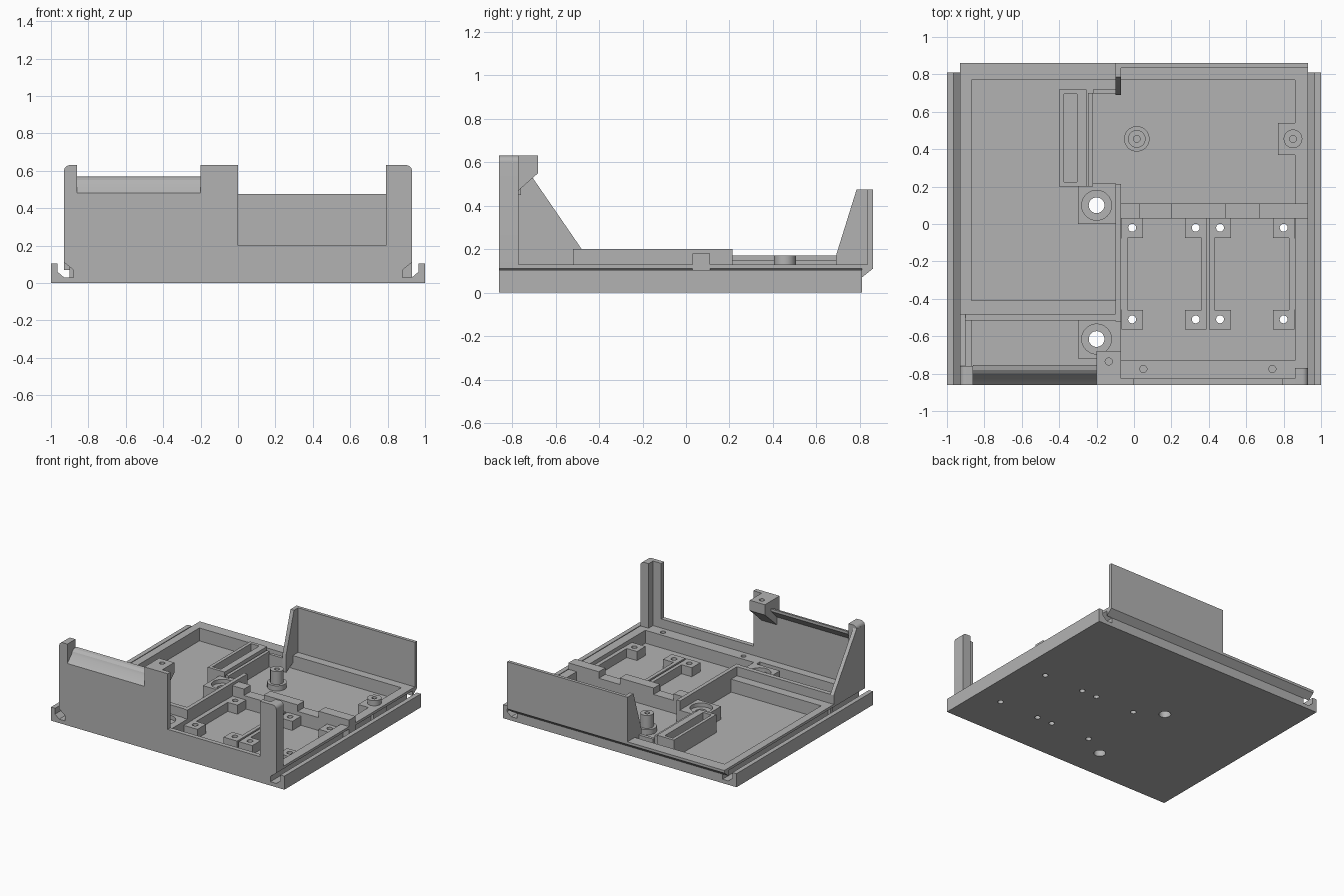
import bpy, bmesh, math
from mathutils import Vector

if "Cube" in bpy.data.objects:
    bpy.data.objects.remove(bpy.data.objects["Cube"])

grey = bpy.data.materials.new("plain grey")
grey.use_nodes = True
grey.diffuse_color = (0.45, 0.45, 0.45, 1)
grey.node_tree.nodes["Principled BSDF"].inputs["Base Color"].default_value = (0.45, 0.45, 0.45, 1)


def finish(name, bm):
    bmesh.ops.recalc_face_normals(bm, faces=bm.faces)
    mesh = bpy.data.meshes.new(name)
    bm.to_mesh(mesh)
    bm.free()
    mesh.materials.append(grey)
    ob = bpy.data.objects.new(name, mesh)
    bpy.context.scene.collection.objects.link(ob)
    return ob


def boxes(name, *spans):
    """Boxes given as x0, x1, y0, y1, z0, z1."""
    bm = bmesh.new()
    for x0, x1, y0, y1, z0, z1 in spans:
        vs = bmesh.ops.create_cube(bm, size=1)["verts"]
        for v in vs:
            v.co = Vector((x1 if v.co.x > 0 else x0, y1 if v.co.y > 0 else y0,
                           z1 if v.co.z > 0 else z0))
    return finish(name, bm)


def prism(name, points, axis, a, b):
    """Extrude a profile along x (points y,z) or y (points x,z)."""
    bm = bmesh.new()
    place = (lambda p: (a, p[0], p[1])) if axis == "x" else (lambda p: (p[0], a, p[1]))
    face = bm.faces.new([bm.verts.new(place(p)) for p in points])
    moved = bmesh.ops.extrude_face_region(bm, geom=[face])["geom"]
    step = Vector((b - a, 0, 0)) if axis == "x" else Vector((0, b - a, 0))
    bmesh.ops.translate(bm, vec=step, verts=[g for g in moved if isinstance(g, bmesh.types.BMVert)])
    return finish(name, bm)


def cylinders(name, *items):
    """Upright cylinders given as x, y, radius, z0, z1."""
    bm = bmesh.new()
    for x, y, r, z0, z1 in items:
        vs = bmesh.ops.create_cone(bm, cap_ends=True, segments=32, radius1=r, radius2=r,
                                   depth=z1 - z0)["verts"]
        bmesh.ops.translate(bm, vec=(x, y, (z0 + z1) / 2), verts=vs)
    return finish(name, bm)


def cut(ob, *cutters):
    bpy.context.view_layer.objects.active = ob
    for c in cutters:
        m = ob.modifiers.new("cut", "BOOLEAN")
        m.operation, m.solver, m.object = "DIFFERENCE", "EXACT", c
        bpy.ops.object.modifier_apply(modifier=m.name)


def corner(cx, cz, r, start):
    return [(cx + r * math.cos(math.radians(start + t)), cz + r * math.sin(math.radians(start + t)))
            for t in range(0, 91, 15)]


FLOOR, RIM, HIGH = 0.03, 0.13, 0.2

# Base slab with an undercut rail along each side
half = [(1, 0), (1, 0.105), (0.965, 0.105), (0.965, 0.06), (0.93, FLOOR),
        (0.88, FLOOR), (0.88, 0.07), (0.93, 0.11), (0.93, RIM)]
base = prism("base_tray", half + [(-x, z) for x, z in reversed(half)], "y", -0.86, 0.81)
rear_ledge = prism("rear_ledge", [(0.81, 0.07), (0.86, 0.11), (0.86, RIM), (0.81, RIM)],
                   "x", -0.93, 0.93)

# Pockets sunk into the slab
pockets = [boxes("pocket_cutter", s) for s in (
    (-0.87, -0.1, -0.41, 0.77, FLOOR, 0.3),
    (-0.07, 0.86, -0.73, 0.77, FLOOR, 0.3),
    (-0.11, -0.06, 0.215, 0.77, FLOOR, 0.3),
    (-0.87, -0.1, -0.76, -0.51, FLOOR, 0.3))]

# Through holes for the boards and main bolts
board_x = (-0.01, 0.33, 0.46, 0.8)
board_y = (-0.02, -0.51)
board_holes = cylinders("board_hole_cutter",
                        *[(x, y, 0.021, -0.1, 0.4) for x in board_x for y in board_y])
bolts = ((-0.2, 0.1), (-0.2, -0.615))
bolt_holes = cylinders("bolt_hole_cutter", *[(x, y, 0.042, -0.1, 0.4) for x, y in bolts])
bolt_recess = cylinders("bolt_recess_cutter", *[(x, y, 0.08, 0.1, 0.4) for x, y in bolts])
ledge_holes = cylinders("ledge_hole_cutter",
                        *[(x, -0.775, 0.019, 0.07, 0.4) for x in (0.05, 0.74)])
cut(base, *pockets, board_holes, bolt_holes, ledge_holes)

# Bolt bosses
boss = boxes("bolt_bosses", (-0.3, -0.1, 0, 0.2, FLOOR, RIM), (-0.3, -0.1, -0.72, -0.51, FLOOR, RIM))
cut(boss, bolt_recess, bolt_holes)

# Board mounting pads and rails
pads = boxes("board_pads", *[(x - 0.058, x + 0.058, y - 0.055, y + 0.05, FLOOR, 0.1)
                             for x in board_x for y in board_y])
cut(pads, board_holes)
boxes("board_rails", *[(x0, x1, -0.46, -0.075, FLOOR, 0.1) for x0, x1 in
                       ((-0.07, -0.035), (0.36, 0.388), (0.402, 0.43), (0.83, 0.86))])

# Stepped crossbar behind the boards
edges = (-0.07, 0.03, 0.2, 0.49, 0.67, 0.93)
boxes("crossbar", *[(a, b, 0.03, 0.11, FLOOR, 0.18 if i % 2 == 0 else RIM)
                    for i, (a, b) in enumerate(zip(edges, edges[1:]))])

# Raised dividers between the trays
boxes("long_divider", (-0.1, -0.07, -0.52, 0.215, FLOOR, HIGH))
boxes("cross_divider", (-0.9, -0.1, -0.515, -0.48, FLOOR, HIGH))

# Slotted holder and its side clip
holder = boxes("slotted_holder", (-0.4, -0.255, 0.2, 0.72, FLOOR, 0.17))
slot = boxes("slot_cutter", (-0.375, -0.305, 0.225, 0.695, 0.05, 0.3))
cut(holder, slot)
boxes("holder_clip", (-0.245, -0.22, 0.2, 0.7, FLOOR, 0.15),
      (-0.22, -0.1, 0.695, 0.72, FLOOR, RIM), (-0.22, -0.1, 0.2, 0.22, FLOOR, RIM))

# Standoffs
standoff_hole = cylinders("standoff_cutter", (0.015, 0.455, 0.018, 0.08, 0.4),
                          (0.85, 0.455, 0.018, 0.08, 0.4))
boxes("standoff_block", (0.77, 0.9, 0.37, 0.54, FLOOR, RIM - 0.001))
cylinders("tall_standoff_foot", (0.015, 0.455, 0.068, FLOOR, 0.07))
tall = cylinders("tall_standoff", (0.015, 0.455, 0.047, 0.07, 0.17))
short = cylinders("short_standoff", (0.85, 0.455, 0.05, RIM, 0.17))
for post in (tall, short):
    cut(post, standoff_hole)

# Front wall with its low opening, notch and rounded outer corners
wall = [(-0.93, RIM), (0.93, RIM)] + corner(0.9, 0.6, 0.03, 0)
wall += [(0.79, 0.63), (0.79, HIGH), (0, HIGH), (0, 0.63), (-0.2, 0.63), (-0.2, 0.48),
         (-0.86, 0.48), (-0.86, 0.63)] + corner(-0.9, 0.6, 0.03, 90)
prism("front_wall", wall, "y", -0.86, -0.825)

# Curved sill across the notch
prism("notch_sill", [(-0.86, 0.48), (-0.81, 0.53), (-0.8, 0.55), (-0.78, 0.565), (-0.755, 0.57),
                     (-0.755, 0.55), (-0.825, 0.48)], "x", -0.86, -0.2)

# Corner posts and side brace of the front wall
prism("right_post", [(-0.93, 0.45), (-0.86, 0.45), (-0.86, 0.63)] + corner(-0.9, 0.6, 0.03, 90),
      "y", -0.825, -0.76)
prism("left_post", [(0.86, RIM), (0.93, RIM)] + corner(0.9, 0.6, 0.03, 0) + [(0.86, 0.63)],
      "y", -0.825, -0.77)
prism("side_brace", [(-0.825, RIM), (-0.48, RIM), (-0.48, HIGH), (-0.7, 0.52), (-0.76, 0.607),
                     (-0.825, 0.607)], "x", -0.93, -0.9)

# Lug at the top of the wall
lug = prism("wall_lug", [(-0.825, 0.42), (-0.77, 0.47), (-0.68, 0.55), (-0.68, 0.63), (-0.825, 0.63)],
            "x", -0.2, -0.07)
lug_hole = cylinders("lug_cutter", (-0.135, -0.735, 0.019, 0.55, 0.8))
cut(lug, lug_hole)

# Rear wall and its brace
boxes("rear_wall", (-0.07, 0.93, 0.835, 0.86, RIM, 0.475))
prism("rear_brace", [(0.69, FLOOR), (0.86, RIM - 0.01), (0.86, 0.475), (0.785, 0.475), (0.69, 0.17)],
      "x", -0.1, -0.07)

# Tidy up the cutters, then shade
for ob in [o for o in bpy.data.objects if "_cutter" in o.name]:
    bpy.data.objects.remove(ob)
for ob in bpy.context.scene.objects:
    ob.select_set(ob.type == "MESH")
bpy.ops.object.shade_smooth_by_angle(angle=math.radians(25))
